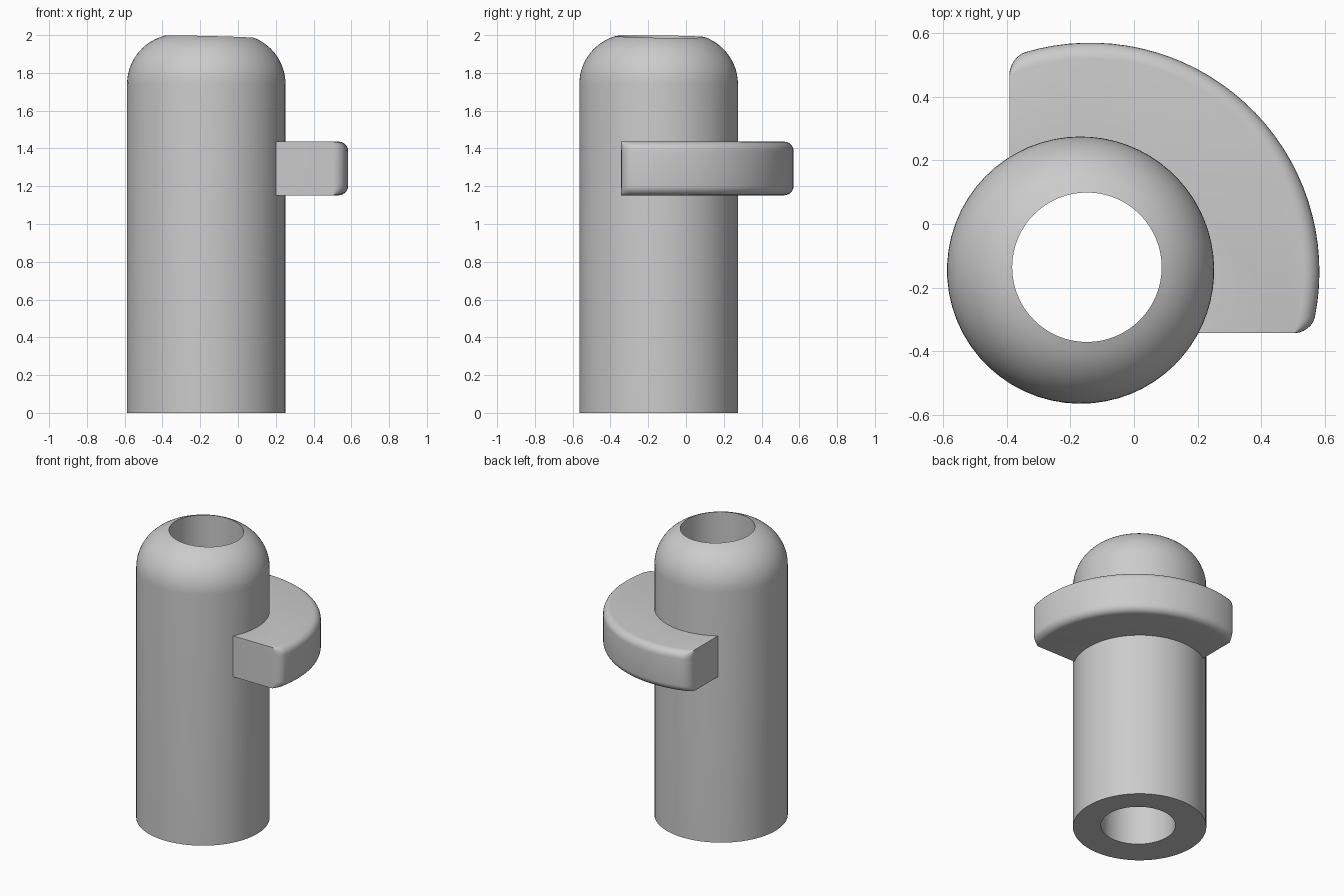
import bpy, bmesh
from math import sin, cos, tau, pi, sqrt, hypot, atan2, acos, radians

if "Cube" in bpy.data.objects:
    bpy.data.objects.remove(bpy.data.objects["Cube"])

grey = bpy.data.materials.new("plain grey")
grey.use_nodes = True
COLOUR = (0.6, 0.6, 0.6, 1)
grey.diffuse_color = COLOUR
grey.node_tree.nodes["Principled BSDF"].inputs["Base Color"].default_value = COLOUR


def loft(name, rings, closed=False):
    """Skin equal-length rings; loop back to the first ring or cap the ends."""
    bm = bmesh.new()
    loops = [[bm.verts.new(p) for p in ring] for ring in rings]
    pairs = list(zip(loops, loops[1:]))
    if closed:
        pairs.append((loops[-1], loops[0]))
    else:
        bm.faces.new(loops[0])
        bm.faces.new(loops[-1])
    for a, b in pairs:
        for i in range(len(a)):
            j = (i + 1) % len(a)
            bm.faces.new((a[i], a[j], b[j], b[i]))
    bmesh.ops.recalc_face_normals(bm, faces=bm.faces)
    mesh = bpy.data.meshes.new(name)
    bm.to_mesh(mesh)
    bm.free()
    mesh.materials.append(grey)
    obj = bpy.data.objects.new(name, mesh)
    bpy.context.collection.objects.link(obj)
    bpy.ops.object.select_all(action='DESELECT')
    obj.select_set(True)
    bpy.context.view_layer.objects.active = obj
    bpy.ops.object.shade_smooth_by_angle(angle=radians(30))
    return obj


# Tube with a domed shoulder and a slightly off-centre bore
TX, TY, TR = -0.168, -0.145, 0.42
BX, BY, BR = -0.148, -0.136, 0.235
ROUND, SHOULDER = 0.265, 1.74
SIDES, STEPS = 64, 12

bore = [(BX + BR * cos(tau * i / SIDES), BY + BR * sin(tau * i / SIDES))
        for i in range(SIDES)]
rings = [[(x, y, 0) for x, y in bore], []]
rings += [[] for _ in range(STEPS + 1)]
for x, y in bore:
    reach = hypot(x - TX, y - TY)
    ux, uy = (x - TX) / reach, (y - TY) / reach
    rings[1].append((TX + TR * ux, TY + TR * uy, 0))
    sweep = acos((reach - TR + ROUND) / ROUND)
    for k in range(STEPS + 1):
        a = sweep * k / STEPS
        r = TR - ROUND + ROUND * cos(a)
        rings[k + 2].append((TX + r * ux, TY + r * uy, SHOULDER + ROUND * sin(a)))
loft("tube", rings, closed=True)

# Curved side flange, rounded along its outer rim and outer corners
FX, FY, FR = -0.137, -0.15, 0.72
END_X, END_Y = -0.392, -0.343
LOW, HIGH, SOFT = 1.152, 1.436, 0.05
INNER = 0.405


def outline(phi, z):
    core, bulge = FR - SOFT, SOFT * cos(phi)
    back, front = [], []
    for k in range(7):
        t = pi / 2 * k / 6
        r, along = core + bulge * sin(t), SOFT * (1 - cos(t))
        dx = END_X + along - FX
        back.append((FX + dx, FY + sqrt(r * r - dx * dx)))
        dy = END_Y + along - FY
        front.append((FX + sqrt(r * r - dy * dy), FY + dy))
    a0 = atan2(back[-1][1] - FY, back[-1][0] - FX)
    a1 = atan2(front[-1][1] - FY, front[-1][0] - FX)
    arc = [a0 + (a1 - a0) * k / 32 for k in range(1, 32)]
    rim = [(FX + (core + bulge) * cos(a), FY + (core + bulge) * sin(a)) for a in arc]
    # Inner edge follows the tube wall, just inside it
    b0 = atan2(END_Y - TY, sqrt(INNER ** 2 - (END_Y - TY) ** 2))
    b1 = atan2(sqrt(INNER ** 2 - (END_X - TX) ** 2), END_X - TX)
    seat = [(TX + INNER * cos(b), TY + INNER * sin(b))
            for b in (b0 + (b1 - b0) * k / 24 for k in range(25))]
    return [(x, y, z) for x, y in back + rim + front[::-1] + seat]


angles = [pi / 2 * k / 6 for k in range(7)]
layers = [outline(a, LOW + SOFT * (1 - sin(a))) for a in reversed(angles)]
layers += [outline(a, HIGH - SOFT * (1 - sin(a))) for a in angles]
loft("side_flange", layers)
